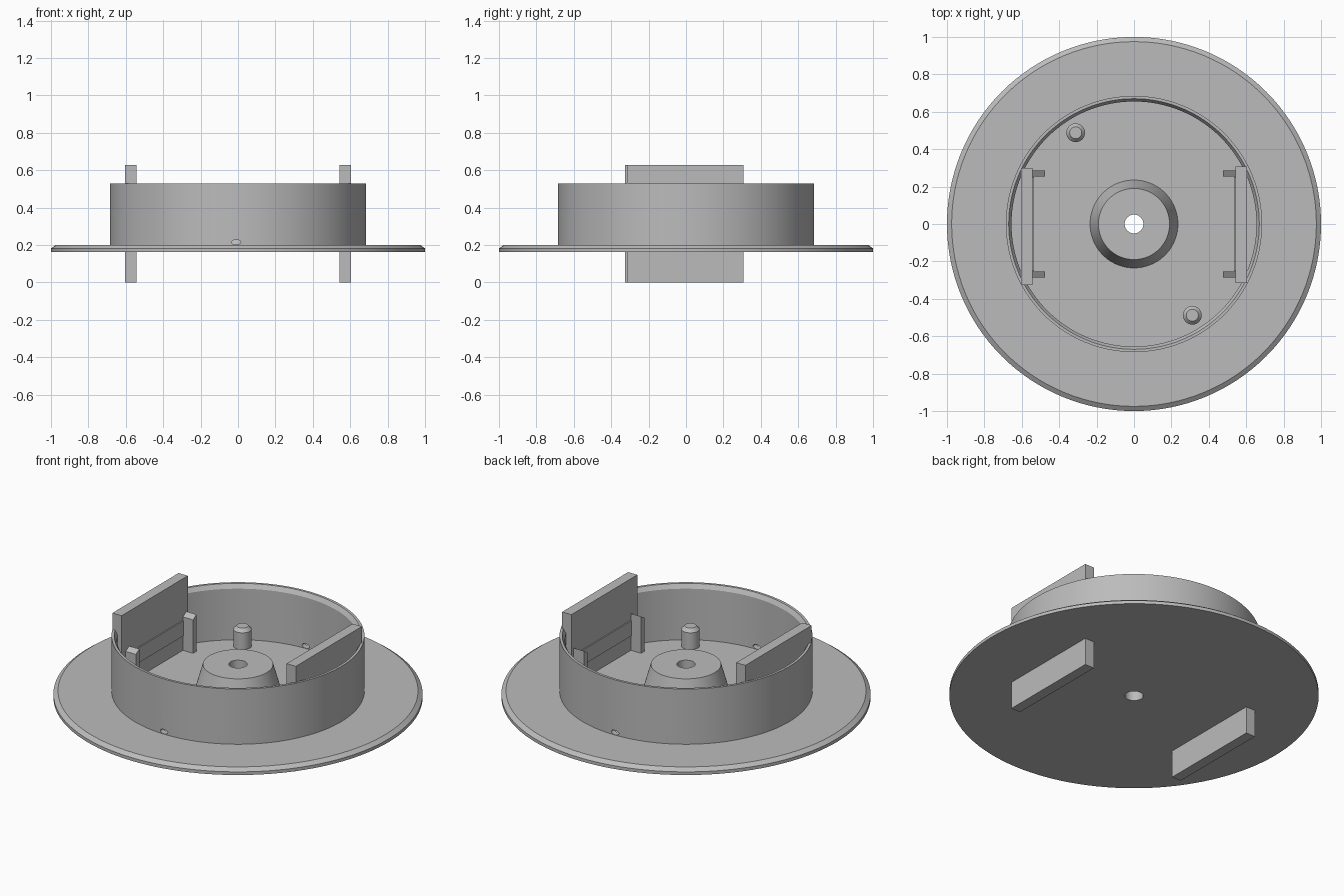
import bpy, bmesh, math
from mathutils import Matrix, Vector

if "Cube" in bpy.data.objects:
    bpy.data.objects.remove(bpy.data.objects["Cube"])

grey = bpy.data.materials.new("plain_grey")
grey.diffuse_color = (0.5, 0.5, 0.5, 1)
grey.use_nodes = True
grey.node_tree.nodes["Principled BSDF"].inputs["Base Color"].default_value = grey.diffuse_color


def finish(name, bm):
    bmesh.ops.recalc_face_normals(bm, faces=bm.faces)
    me = bpy.data.meshes.new(name)
    bm.to_mesh(me)
    bm.free()
    me.materials.append(grey)
    ob = bpy.data.objects.new(name, me)
    bpy.context.collection.objects.link(ob)
    return ob


def smooth(ob):
    bpy.ops.object.select_all(action='DESELECT')
    ob.select_set(True)
    bpy.context.view_layer.objects.active = ob
    bpy.ops.object.shade_smooth_by_angle(angle=math.radians(20))


def lathe(name, profile, steps=128, at=(0, 0)):
    """Revolve a closed (radius, z) outline around a vertical axis."""
    bm = bmesh.new()
    rings = []
    for i in range(steps):
        a = 2 * math.pi * i / steps
        rings.append([bm.verts.new((at[0] + r * math.cos(a), at[1] + r * math.sin(a), z))
                      for r, z in profile])
    n = len(profile)
    for i in range(steps):
        p, q = rings[i], rings[(i + 1) % steps]
        for j in range(n):
            k = (j + 1) % n
            bm.faces.new((p[j], q[j], q[k], p[k]))
    bmesh.ops.remove_doubles(bm, verts=bm.verts, dist=1e-5)
    return finish(name, bm)


def box(name, lo, hi):
    bm = bmesh.new()
    lo, hi = Vector(lo), Vector(hi)
    bmesh.ops.create_cube(bm, size=1, matrix=Matrix.Translation((lo + hi) / 2)
                          @ Matrix.Diagonal((*(hi - lo), 1)))
    return finish(name, bm)


# Round flange with bevelled rim and centre bore
smooth(lathe("flange_plate", [(0.05, 0.163), (1, 0.163), (1, 0.182), (0.975, 0.2), (0.05, 0.2)]))

# Upright collar with inner chamfer, pierced by two drain holes
wall = lathe("collar_wall", [(0.685, 0.19), (0.685, 0.53), (0.67, 0.53), (0.655, 0.505), (0.655, 0.19)])
bm = bmesh.new()
bmesh.ops.create_cone(bm, cap_ends=True, segments=24, radius1=1, radius2=1, depth=1.6,
                      matrix=Matrix.Translation((-0.01, 0, 0.215))
                      @ Matrix.Diagonal((0.025, 1, 0.013, 1)) @ Matrix.Rotation(math.pi / 2, 4, 'X'))
cutter = finish("drain_cutter", bm)
cutter.hide_render = True
mod = wall.modifiers.new("drain_holes", 'BOOLEAN')
mod.object, mod.operation, mod.solver = cutter, 'DIFFERENCE', 'EXACT'
bpy.context.view_layer.objects.active = wall
bpy.ops.object.modifier_apply(modifier=mod.name)
bpy.data.objects.remove(cutter)
smooth(wall)

# Tapered centre boss
smooth(lathe("centre_boss", [(0.05, 0.19), (0.238, 0.19), (0.235, 0.2), (0.19, 0.36), (0.05, 0.36)]))

# Two locating pins
for s, label in ((-1, "back"), (1, "front")):
    smooth(lathe(label + "_pin", [(0, 0.19), (0.05, 0.19), (0.05, 0.3), (0.032, 0.32), (0, 0.32)],
                 40, (s * 0.312, -s * 0.488)))

# Side clips through the plate, each with a lower ledge and two ribs
for s, label, y0, y1 in ((-1, "left", -0.325, 0.3), (1, "right", -0.315, 0.308)):
    def span(a, b):
        return min(s * a, s * b), max(s * a, s * b)
    x0, x1 = span(0.542, 0.603)
    box(label + "_clip", (x0, y0, 0), (x1, y1, 0.628))
    x0, x1 = span(0.535, 0.55)
    box(label + "_ledge", (x0, -0.25, 0.29), (x1, 0.25, 0.38))
    x0, x1 = span(0.475, 0.55)
    for t, end in ((-1, "front"), (1, "back")):
        rib = box(f"{label}_{end}_rib", (x0, t * 0.27 - 0.016, 0.19), (x1, t * 0.27 + 0.016, 0.42))
        # Sloped lead-in on top of the rib
        for v in rib.data.vertices:
            if v.co.z > 0.4 and v.co.y < t * 0.27:
                v.co.z -= 0.02
